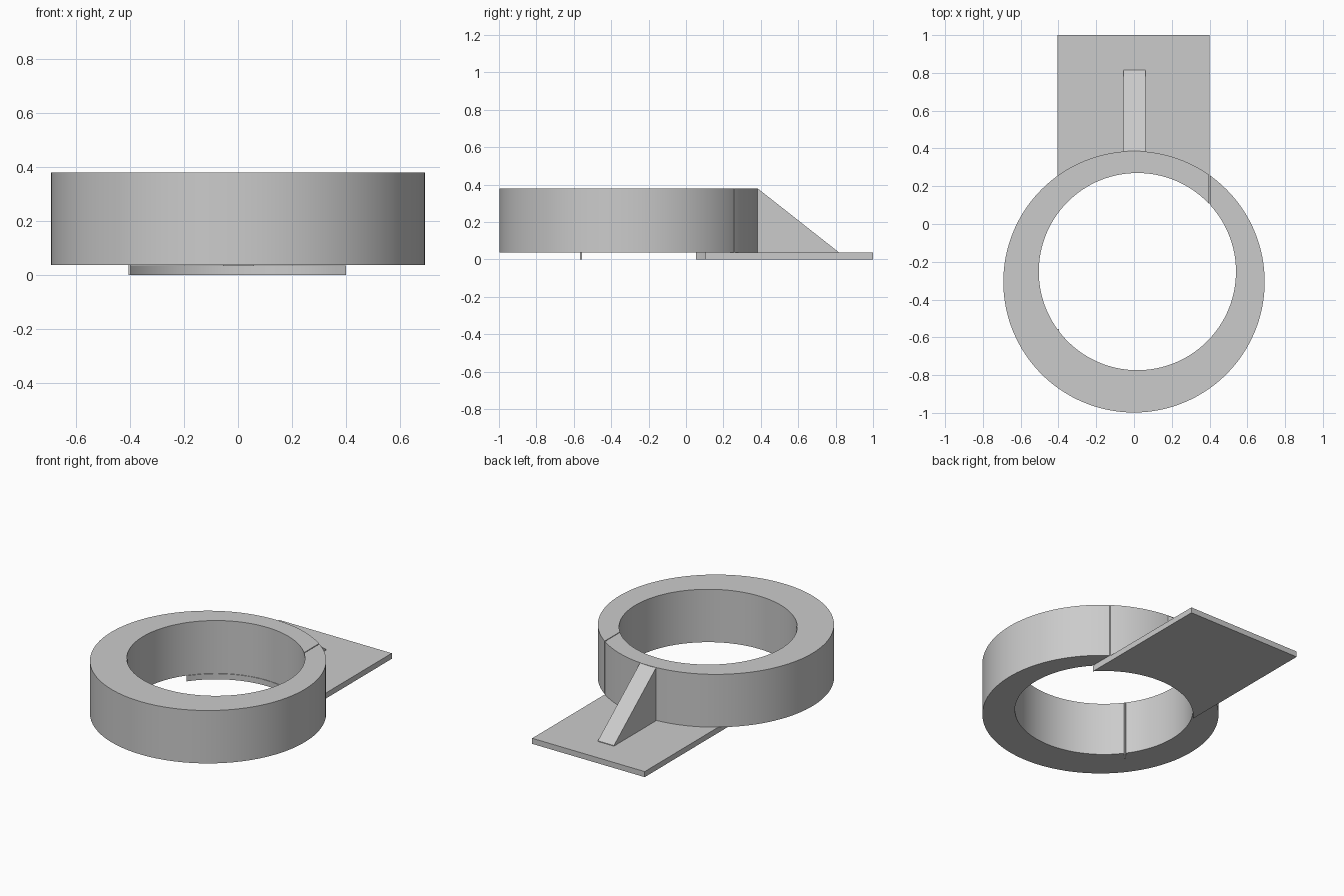
import bpy, bmesh, math

if "Cube" in bpy.data.objects:
    bpy.data.objects.remove(bpy.data.objects["Cube"])

HOLE = (0.018, -0.252)
RING_Z = (0.038, 0.38)
PLATE_TOP = 0.036


def cylinder(name, centre, radius, z0, z1):
    bpy.ops.mesh.primitive_cylinder_add(vertices=128, radius=radius, depth=z1 - z0,
                                        location=(*centre, (z0 + z1) / 2))
    bpy.context.object.name = name
    return bpy.context.object


def prism(name, profile, x0, x1):
    """Extrude a (y, z) profile along x."""
    bm = bmesh.new()
    face = bm.faces.new([bm.verts.new((x0, y, z)) for y, z in profile])
    ext = bmesh.ops.extrude_face_region(bm, geom=[face])["geom"]
    bmesh.ops.translate(bm, vec=(x1 - x0, 0, 0),
                        verts=[v for v in ext if isinstance(v, bmesh.types.BMVert)])
    bmesh.ops.recalc_face_normals(bm, faces=bm.faces)
    mesh = bpy.data.meshes.new(name)
    bm.to_mesh(mesh)
    bm.free()
    obj = bpy.data.objects.new(name, mesh)
    bpy.context.collection.objects.link(obj)
    return obj


def box(name, x, y, z):
    return prism(name, [(y[0], z[0]), (y[1], z[0]), (y[1], z[1]), (y[0], z[1])], *x)


def cut(obj, cutter):
    bpy.ops.object.select_all(action='DESELECT')
    bpy.context.view_layer.objects.active = obj
    obj.select_set(True)
    mod = obj.modifiers.new("cut", 'BOOLEAN')
    mod.operation, mod.solver, mod.object = 'DIFFERENCE', 'EXACT', cutter
    bpy.ops.object.modifier_apply(modifier=mod.name)


# cutters: the off-centre bore and the thin slit through the ring
bore = cylinder("bore_cutter", HOLE, 0.522, -0.2, 0.6)
slit = box("slit_cutter", (0.397, 0.402), (0.0, 0.5), (-0.2, 0.6))

# ring
ring = cylinder("ring", (0, -0.306), 0.692, *RING_Z)
cut(ring, bore)
cut(ring, slit)
bpy.ops.object.shade_smooth_by_angle(angle=math.radians(30))

# base plate, bored out where it passes under the ring
plate = box("base_plate", (-0.405, 0.4), (-0.565, 1.0), (0.0, PLATE_TOP))
cut(plate, bore)
bpy.ops.object.shade_smooth_by_angle(angle=math.radians(30))

# narrow ridge on the inner wall at the plate corner
box("inner_ridge", (-0.405, -0.398), (-0.566, -0.557), (0.0, 0.379))

# triangular support rib
prism("support_rib", [(0.375, 0.034), (0.815, 0.034), (0.815, 0.04), (0.384, 0.379), (0.375, 0.379)],
      -0.055, 0.06)

# remove the cutters
for helper in (bore, slit):
    bpy.data.objects.remove(helper)
